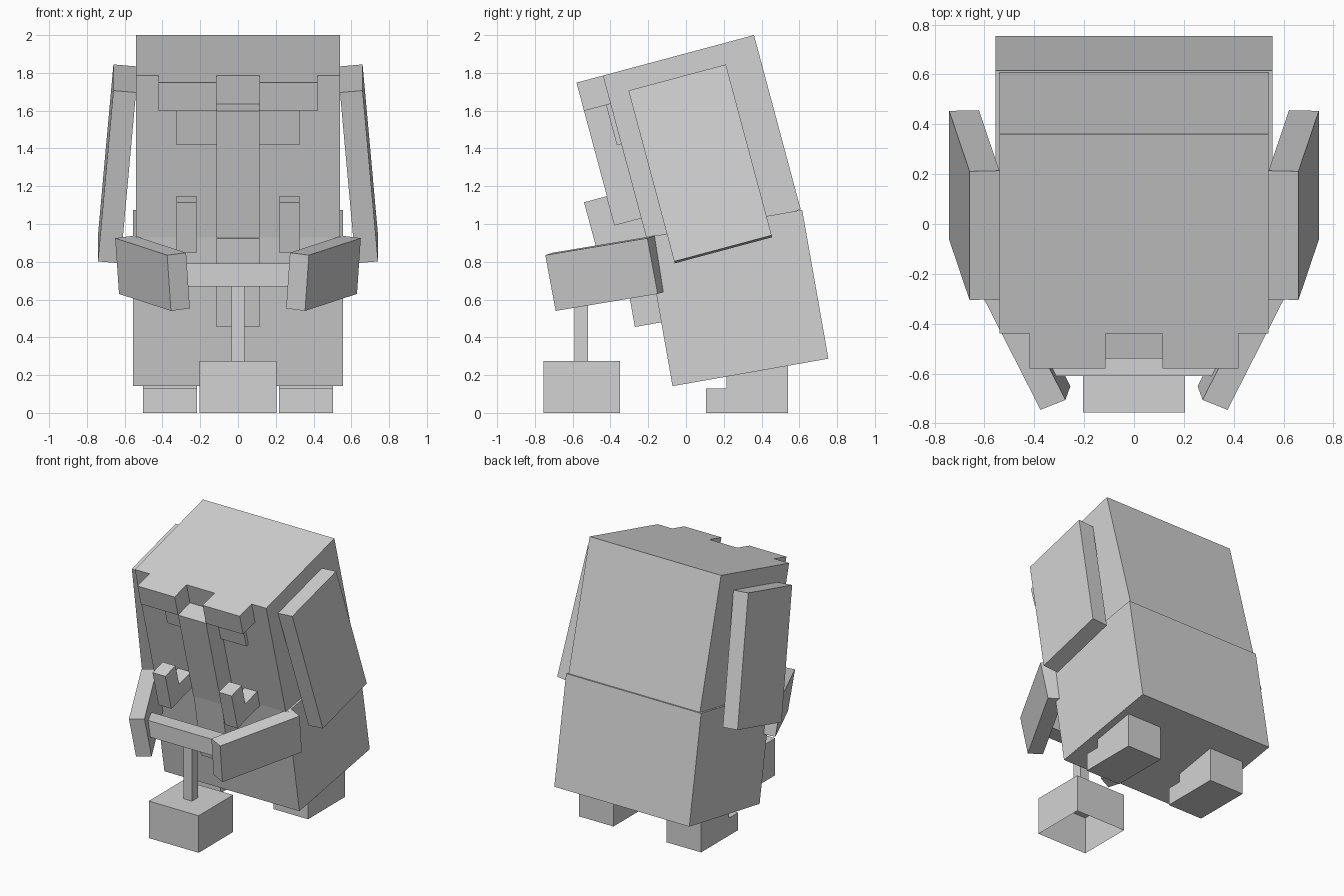
import bpy, bmesh
from math import radians, sin, cos
from mathutils import Vector, Matrix

if "Cube" in bpy.data.objects:
    bpy.data.objects.remove(bpy.data.objects["Cube"], do_unlink=True)

grey = bpy.data.materials.new("plain_grey")
grey.use_nodes = True
grey.diffuse_color = (0.65, 0.65, 0.65, 1)
grey.node_tree.nodes["Principled BSDF"].inputs["Base Color"].default_value = grey.diffuse_color


def slab(name, corner, a, b, c, mirror=False, open_bottom=False):
    """Box spanned by three edge vectors from one corner, optionally mirrored in x."""
    a, b, c = Vector(a), Vector(b), Vector(c)
    centre = Vector(corner) + (a + b + c) / 2
    frame = Matrix((a, b, c)).transposed().to_4x4()
    bm = bmesh.new()
    bmesh.ops.create_cube(bm, size=1, matrix=Matrix.Translation(centre) @ frame)
    bmesh.ops.recalc_face_normals(bm, faces=bm.faces)
    if open_bottom:
        low = [f for f in bm.faces if f.normal.z < -0.9]
        bmesh.ops.delete(bm, geom=low, context='FACES_ONLY')
    mesh = bpy.data.meshes.new(name)
    bm.to_mesh(mesh)
    bm.free()
    mesh.materials.append(grey)
    obj = bpy.data.objects.new(name, mesh)
    bpy.context.collection.objects.link(obj)
    if mirror:
        obj.modifiers.new("mirror", 'MIRROR').use_mirror_objects = False if hasattr(
            bpy.types.MirrorModifier, "use_mirror_objects") else None
    return obj


def box(name, x, y, z, **kw):
    """Upright box from ranges."""
    return slab(name, (x[0], y[0], z[0]), (x[1] - x[0], 0, 0),
                (0, y[1] - y[0], 0), (0, 0, z[1] - z[0]), **kw)


class Lean:
    """Frame leaning forward: measured forward and down from a top back edge."""
    def __init__(self, y, z, degrees):
        t = radians(degrees)
        self.origin = Vector((0, y, z))
        self.fwd = Vector((0, -cos(t), -sin(t)))
        self.down = Vector((0, sin(t), -cos(t)))

    def at(self, x, f, d):
        return self.origin + Vector((x, 0, 0)) + self.fwd * f + self.down * d

    def box(self, name, x, f, d, **kw):
        return slab(name, self.at(x[0], f[0], d[0]), (x[1] - x[0], 0, 0),
                    self.fwd * (f[1] - f[0]), self.down * (d[1] - d[0]), **kw)


def mirrored(obj):
    obj.modifiers.new("mirror", 'MIRROR').use_axis = (True, False, False)


head = Lean(0.36, 2.0, 15)
body = Lean(0.615, 1.075, 10)

# Torso and head
body.box("body", (-0.555, 0.555), (0, 0.838), (0, 0.80))
head.box("head", (-0.54, 0.54), (0, 0.828), (0, 0.956))

# Trunk in two lengths
head.box("upper_trunk", (-0.115, 0.115), (0.828, 0.973), (0.155, 0.85))
body.box("lower_trunk", (-0.115, 0.115), (0.83, 0.98), (-0.02, 0.457))

# Face details
mirrored(head.box("brow", (0.115, 0.42), (0.828, 0.973), (0, 0.155)))
mirrored(head.box("eye", (0.115, 0.325), (0.828, 0.852), (0.155, 0.375)))

# Tusks: a post joined to the face by a short base
mirrored(head.box("tusk_post", (0.22, 0.325), (0.973, 1.098), (0.622, 0.90)))
mirrored(head.box("tusk_base", (0.22, 0.325), (0.828, 0.973), (0.78, 0.90)))

# Ears, splayed outward towards the bottom
splay = radians(5)
out = Vector((cos(splay), 0, 0)) - head.down * sin(splay)
drop = Vector((sin(splay), 0, 0)) + head.down * cos(splay)
mirrored(slab("ear", head.at(0.54, 0.184, 0.122), out * 0.12,
              head.fwd * 0.534, drop * 0.94))

# Arms reaching forward and inward, joined by a bar
mirrored(slab("arm", (0.375, -0.745, 0.835), (0.275, 0.54, 0.09),
              (-0.1, 0.04, 0.013), (-0.02, 0.055, -0.295)))
box("clasped_hands", (-0.36, 0.36), (-0.61, -0.49), (0.67, 0.79))

# Hammer standing on its head
box("hammer_handle", (-0.035, 0.035), (-0.59, -0.52), (0.275, 0.72))
box("hammer_head", (-0.205, 0.205), (-0.755, -0.35), (0, 0.275), open_bottom=True)

# Legs and toes
mirrored(box("leg", (0.218, 0.502), (0.215, 0.54), (0, 0.3)))
mirrored(box("toe", (0.218, 0.502), (0.105, 0.215), (0, 0.13)))
